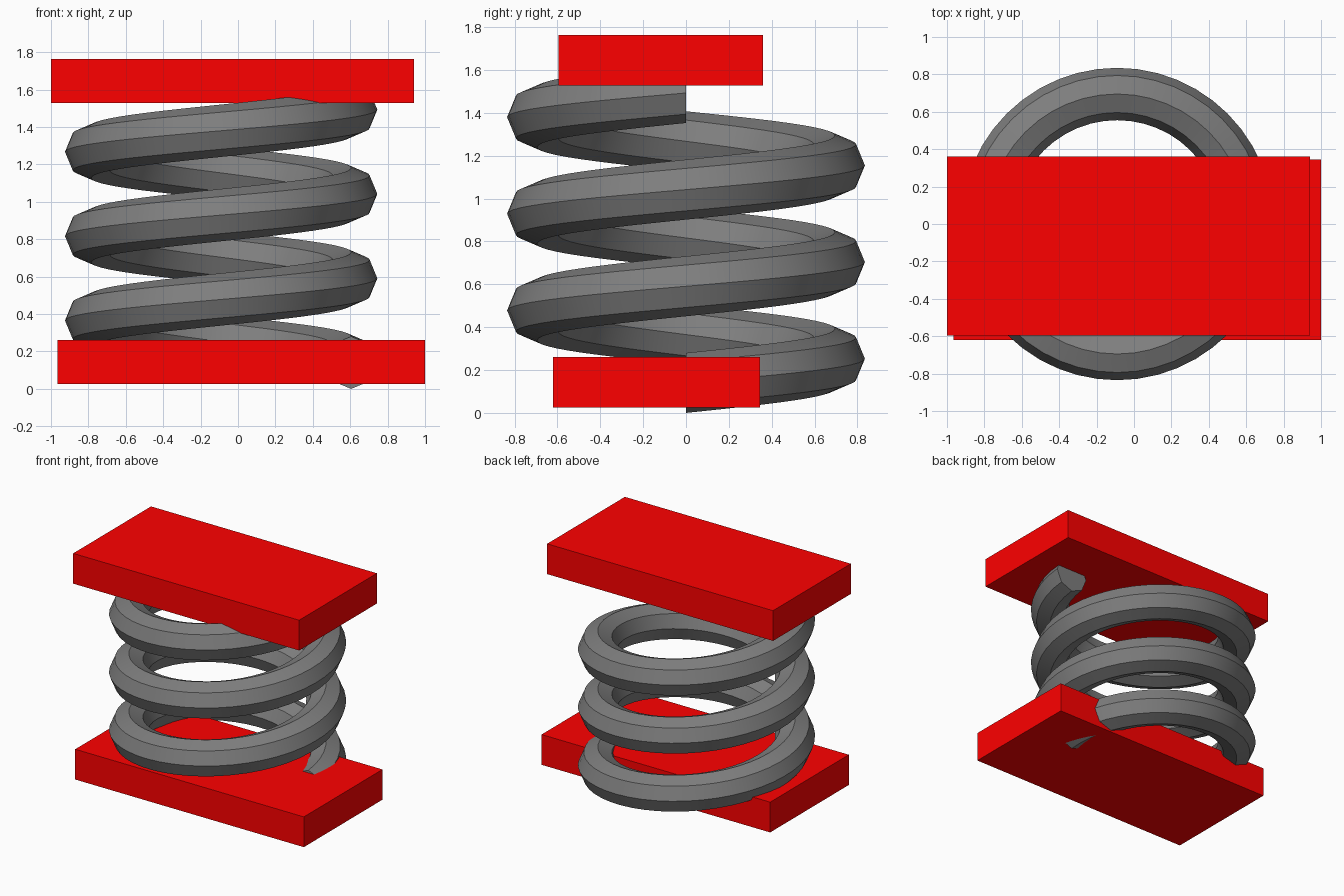
import bpy, bmesh
from math import cos, sin, pi, radians

if "Cube" in bpy.data.objects:
    bpy.data.objects.remove(bpy.data.objects["Cube"])

CX, COIL_R, WIRE_R = -0.09, 0.695, 0.14
SIDES, TURNS, STEPS = 8, 3, 48
Z_START, Z_END = 0.14, 1.493


def material(name, color):
    mat = bpy.data.materials.new(name)
    mat.diffuse_color = (*color, 1)
    mat.use_nodes = True
    mat.node_tree.nodes["Principled BSDF"].inputs["Base Color"].default_value = mat.diffuse_color
    return mat


def make_object(name, bm, mat):
    bmesh.ops.recalc_face_normals(bm, faces=bm.faces)
    mesh = bpy.data.meshes.new(name)
    bm.to_mesh(mesh)
    bm.free()
    obj = bpy.data.objects.new(name, mesh)
    bpy.context.collection.objects.link(obj)
    mesh.materials.append(mat)
    return obj


def plate(name, lo, hi, mat):
    bm = bmesh.new()
    bmesh.ops.create_cube(bm, size=1)
    for v in bm.verts:
        v.co = [(a + b) / 2 + c * (b - a) for a, b, c in zip(lo, hi, v.co)]
    return make_object(name, bm, mat)


# Coil spring: octagonal wire swept along a helix, with flat end caps
bm = bmesh.new()
rings = []
total = TURNS * STEPS
for i in range(total + 1):
    t = 2 * pi * i / STEPS
    z = Z_START + (Z_END - Z_START) * i / total
    ring = []
    for k in range(SIDES):
        a = 2 * pi * k / SIDES
        r = COIL_R + WIRE_R * cos(a)
        ring.append(bm.verts.new((CX + r * cos(t), r * sin(t), z + WIRE_R * sin(a))))
    rings.append(ring)
for r0, r1 in zip(rings, rings[1:]):
    for k in range(SIDES):
        n = (k + 1) % SIDES
        bm.faces.new((r0[k], r0[n], r1[n], r1[k]))
bm.faces.new(rings[0])
bm.faces.new(rings[-1])
spring = make_object("coil_spring", bm, material("dark_grey", (0.21, 0.21, 0.21)))
bpy.context.view_layer.objects.active = spring
spring.select_set(True)
bpy.ops.object.shade_smooth_by_angle(angle=radians(30))

# Red end plates, slightly offset from one another
red = material("red", (1.0, 0.0, 0.0))
plate("bottom_plate", (-0.965, -0.62, 0.025), (1.0, 0.345, 0.26), red)
plate("top_plate", (-1.0, -0.595, 1.528), (0.942, 0.36, 1.763), red)
